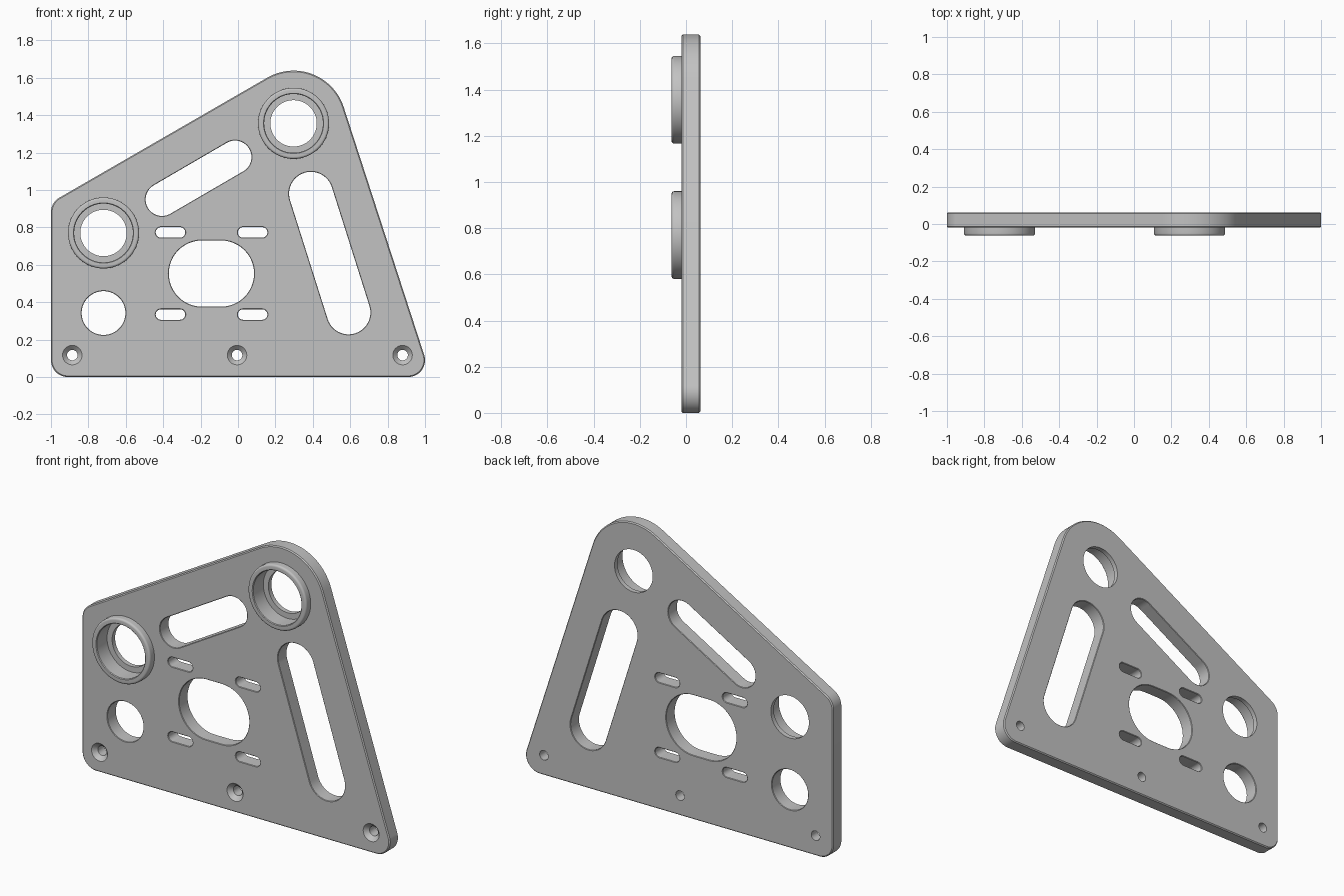
import bpy, bmesh, math

cube = bpy.data.objects.get("Cube")
if cube:
    bpy.data.objects.remove(cube, do_unlink=True)

GREY = (0.54, 0.54, 0.54, 1)
mat = bpy.data.materials.new("machined grey")
mat.use_nodes = True
mat.diffuse_color = GREY
mat.node_tree.nodes["Principled BSDF"].inputs["Base Color"].default_value = GREY

FRONT, BACK, TIP = -0.02, 0.0625, -0.0625   # plate faces and boss rim


def arcs(circles, steps=24):
    """Outline hugging counter-clockwise (x, z, r) circles: centre, radius, angle."""
    n = len(circles)
    if n == 1:
        x, z, r = circles[0]
        return [(x, z, r, math.tau * k / 64) for k in range(64)]
    normals = []
    for i, (x, z, r) in enumerate(circles):
        x2, z2, r2 = circles[(i + 1) % n]
        dx, dz = x2 - x, z2 - z
        normals.append(math.atan2(dz, dx) - math.acos((r - r2) / math.hypot(dx, dz)))
    points = []
    for i, (x, z, r) in enumerate(circles):
        start = normals[i - 1]
        sweep = (normals[i] - start) % math.tau
        points += [(x, z, r, start + sweep * k / steps) for k in range(steps + 1)]
    return points


def loft(bm, circles, sections, capped=True):
    """Join offset copies of an outline; sections are (y, radius offset)."""
    outline = arcs(circles)
    rings = [[bm.verts.new((x + (r + d) * math.cos(a), y, z + (r + d) * math.sin(a)))
              for x, z, r, a in outline] for y, d in sections]
    n = len(outline)
    for lower, upper in zip(rings, rings[1:]):
        for k in range(n):
            j = (k + 1) % n
            bm.faces.new((lower[k], lower[j], upper[j], upper[k]))
    if capped:
        bm.faces.new(rings[0])
        bm.faces.new(rings[-1])


def finish(bm, name):
    bmesh.ops.recalc_face_normals(bm, faces=bm.faces)
    mesh = bpy.data.meshes.new(name)
    bm.to_mesh(mesh)
    bm.free()
    mesh.materials.append(mat)
    obj = bpy.data.objects.new(name, mesh)
    bpy.context.collection.objects.link(obj)
    return obj


def activate(obj):
    bpy.ops.object.select_all(action="DESELECT")
    obj.select_set(True)
    bpy.context.view_layer.objects.active = obj


# Plate with lightly chamfered rim
bm = bmesh.new()
corners = [(-0.91, 0.09, 0.09), (0.91, 0.09, 0.09), (0.297, 1.356, 0.282), (-0.91, 0.881, 0.09)]
c = 0.006
loft(bm, corners, [(FRONT, -c), (FRONT + c, 0), (BACK - c, 0), (BACK, -c)])
plate = finish(bm, "plate")

# Straight openings: long slots, motor opening, cable hole, small slots
openings = [
    [(-0.406, 0.949, 0.088), (-0.016, 1.176, 0.088)],
    [(0.591, 0.345, 0.117), (0.39, 0.98, 0.117)],
    [(-0.193, 0.553, 0.177), (-0.091, 0.553, 0.177)],
    [(-0.719, 0.342, 0.117)],
]
for x in (-0.361, 0.078):
    for z in (0.334, 0.773):
        openings.append([(x - 0.051, z, 0.028), (x + 0.051, z, 0.028)])
bm = bmesh.new()
e, over = 0.003, 0.01
for shape in openings:
    loft(bm, shape, [(FRONT - over, over + e), (FRONT + e, 0), (BACK - e, 0), (BACK + over, over + e)])

# Countersunk screw holes
for x in (-0.886, -0.005, 0.88):
    loft(bm, [(x, 0.117, 0.028)],
         [(FRONT - over, 0.034), (FRONT + 0.024, 0), (BACK + over, 0)])

# Stepped bearing seats
bosses = [(-0.719, 0.77), (0.297, 1.356)]
BORE, HOLE, OUTER, SEAT = 0.157, 0.124, 0.19, 0.035
for x, z in bosses:
    loft(bm, [(x, z, HOLE)], [(TIP - over, BORE - HOLE), (SEAT, BORE - HOLE),
                              (SEAT, 0), (BACK + over, 0)])
cutter = finish(bm, "opening_cutter")
cutter.hide_render = True

cut = plate.modifiers.new("openings", "BOOLEAN")
cut.operation = "DIFFERENCE"
cut.solver = "EXACT"
cut.object = cutter
activate(plate)
bpy.ops.object.modifier_apply(modifier=cut.name)
bpy.data.objects.remove(cutter, do_unlink=True)

# Raised bearing collars with a rounded outer edge
parts = [plate]
f = 0.012
for (x, z), name in zip(bosses, ("lower_bearing_collar", "upper_bearing_collar")):
    bm = bmesh.new()
    rim = [(TIP + f * (1 - math.sin(a)), -f * (1 - math.cos(a)))
           for a in [math.pi / 2 * k / 5 for k in range(6)]]
    lip = BORE - OUTER
    loft(bm, [(x, z, OUTER)], [(FRONT, 0)] + rim +
         [(TIP, lip + 0.004), (TIP + 0.004, lip), (FRONT, lip)], capped=False)
    parts.append(finish(bm, name))

for obj in parts:
    activate(obj)
    bpy.ops.object.shade_smooth_by_angle(angle=math.radians(30))
